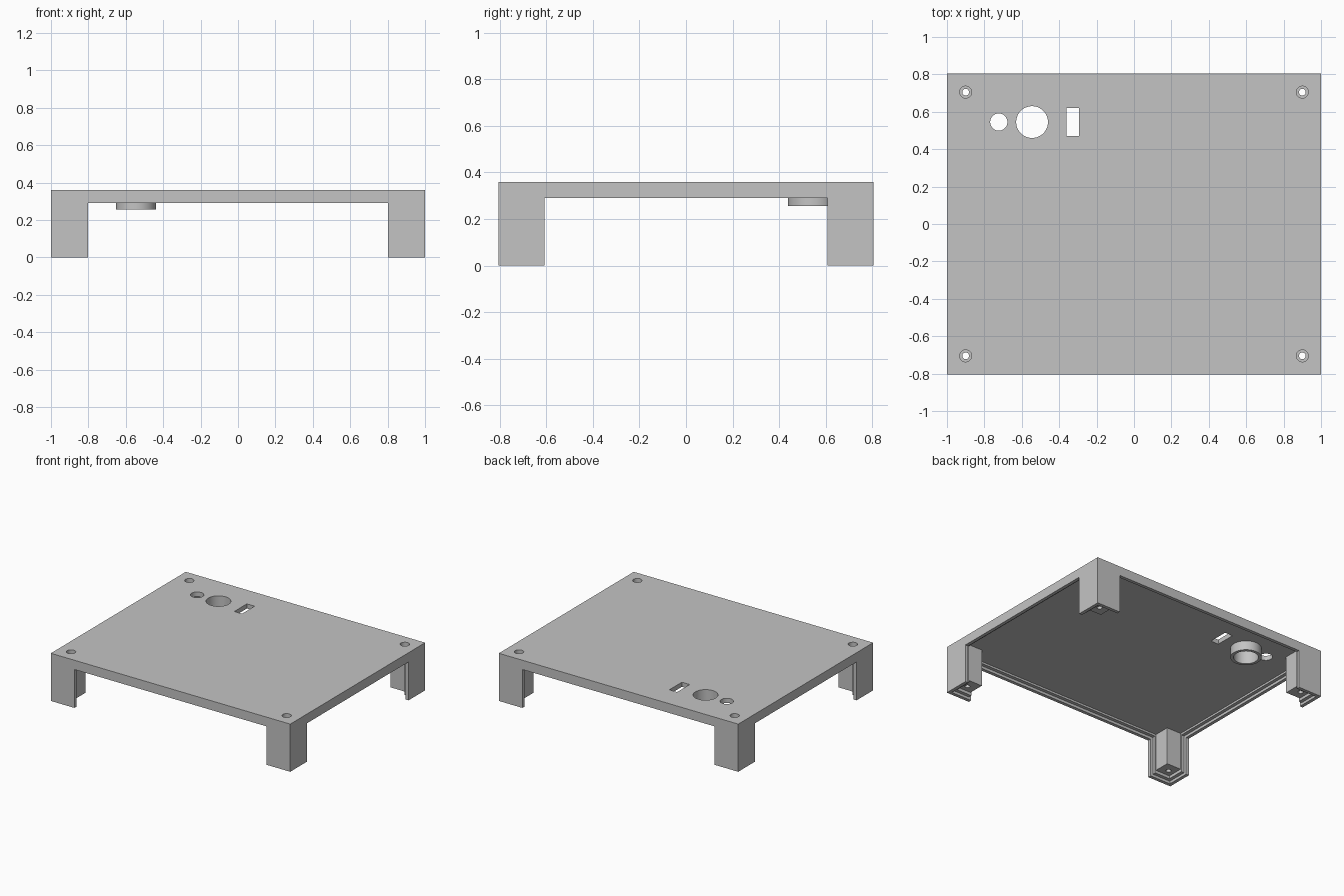
import bpy, bmesh, math
from mathutils import Matrix, Vector

cube = bpy.data.objects.get("Cube")
if cube:
    bpy.data.objects.remove(cube, do_unlink=True)

grey = bpy.data.materials.new("plain_grey")
grey.use_nodes = True
grey.diffuse_color = (0.55, 0.55, 0.55, 1)
grey.node_tree.nodes["Principled BSDF"].inputs["Base Color"].default_value = (0.55, 0.55, 0.55, 1)

HX, HY, TOP = 1.0, 0.805, 0.36     # half width, half depth, height
LEG_X, LEG_Y = 0.803, 0.607        # where the legs start
RIM, STEP = 0.29, 0.02             # rim underside and lip recess
LIP, WALL = 0.025, 0.05            # outer lip and full wall thickness
PLATE = 0.325                      # underside of the top plate


def finish(name, bm):
    mesh = bpy.data.meshes.new(name)
    bm.to_mesh(mesh)
    bm.free()
    mesh.materials.append(grey)
    obj = bpy.data.objects.new(name, mesh)
    bpy.context.collection.objects.link(obj)
    return obj


def box(name, x0, x1, y0, y1, z0, z1):
    bm = bmesh.new()
    centre = Vector((x0 + x1, y0 + y1, z0 + z1)) / 2
    size = Matrix.Diagonal((x1 - x0, y1 - y0, z1 - z0, 1))
    bmesh.ops.create_cube(bm, size=1, matrix=Matrix.Translation(centre) @ size)
    return finish(name, bm)


def centred_box(name, hx, hy, z0, z1):
    return box(name, -hx, hx, -hy, hy, z0, z1)


def cylinder(name, x, y, r, z0, z1, sides=48):
    bm = bmesh.new()
    bmesh.ops.create_cone(bm, cap_ends=True, segments=sides, radius1=r, radius2=r,
                          depth=z1 - z0, matrix=Matrix.Translation((x, y, (z0 + z1) / 2)))
    return finish(name, bm)


def cut(targets, cutter):
    """Subtract the cutter from every target, then discard it."""
    cutter.hide_render = True
    for obj in targets:
        mod = obj.modifiers.new("cut", 'BOOLEAN')
        mod.operation, mod.solver, mod.object = 'DIFFERENCE', 'EXACT', cutter
        bpy.context.view_layer.update()
        graph = bpy.context.evaluated_depsgraph_get()
        mesh = bpy.data.meshes.new_from_object(obj.evaluated_get(graph))
        obj.modifiers.clear()
        obj.data = mesh
        mesh.name = obj.name
    bpy.data.objects.remove(cutter, do_unlink=True)


# Shell: open sides between the corner legs
shell = centred_box("shell", HX, HY, 0, TOP)
cut([shell], centred_box("side_opening", HX + 1, LEG_Y, -1, RIM))
cut([shell], centred_box("front_opening", LEG_X, HY + 1, -1, RIM))

# Recessed inner lip that follows the rim and the legs
ix, iy = HX - LIP, HY - LIP
cut([shell], centred_box("leg_step", ix, iy, -1, STEP))
cut([shell], centred_box("side_step", ix, LEG_Y + STEP, -1, RIM + STEP))
cut([shell], centred_box("front_step", LEG_X + STEP, iy, -1, RIM + STEP))
cut([shell], centred_box("cavity", HX - WALL, HY - WALL, -1, PLATE))

# Screw posts with countersunk bores
posts = []
for sx, side in ((-1, "right"), (1, "left")):
    for sy, end in ((-1, "front"), (1, "back")):
        x, y = 0.9 * sx, 0.705 * sy
        post = box(f"{end}_{side}_screw_post", x - 0.07, x + 0.07, y - 0.07, y + 0.07, 0.042, 0.34)
        cut([shell, post], cylinder("head_bore", x, y, 0.032, 0.09, 1, 32))
        cut([post], cylinder("screw_bore", x, y, 0.018, -1, 0.2, 32))
        posts.append(post)

# Collar under the large hole, and the panel openings
collar = cylinder("collar", -0.545, 0.545, 0.107, 0.255, 0.34, 64)
cut([shell, collar], cylinder("large_hole", -0.545, 0.545, 0.085, -1, 1, 64))
cut([shell], cylinder("small_hole", -0.723, 0.545, 0.046, -1, 1))
cut([shell], box("slot", -0.36, -0.295, 0.47, 0.62, -1, 1))

# Smooth the round walls and keep the corners sharp
bpy.ops.object.select_all(action='DESELECT')
for obj in [shell, collar] + posts:
    obj.select_set(True)
bpy.context.view_layer.objects.active = shell
bpy.ops.object.shade_smooth_by_angle(angle=math.radians(30))
